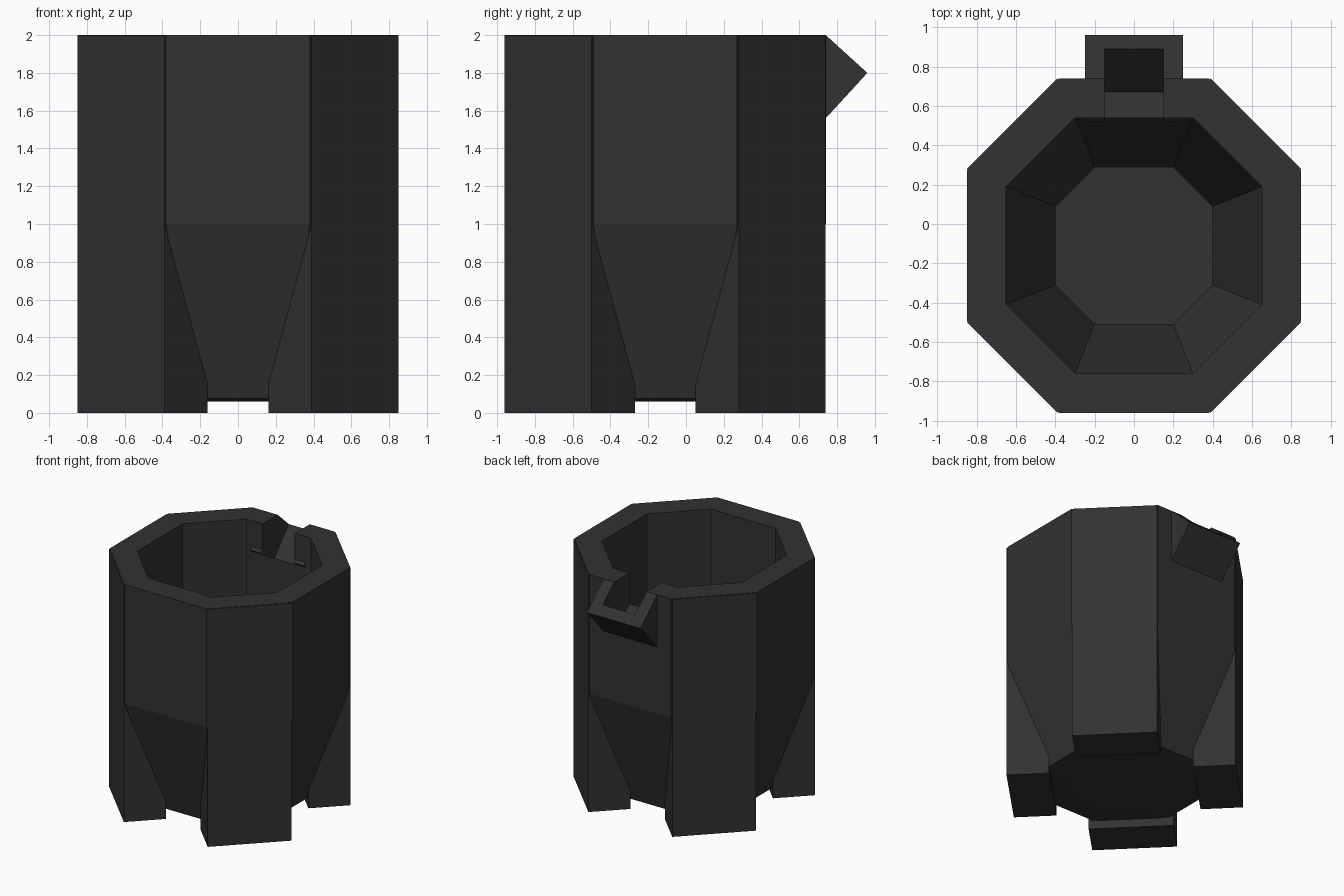
import bpy, bmesh, math
from mathutils import Vector, Matrix

if "Cube" in bpy.data.objects:
    bpy.data.objects.remove(bpy.data.objects["Cube"])

CY = -0.11   # pot axis sits forward so pot plus spout is centred

iron = bpy.data.materials.new("dark iron")
iron.diffuse_color = (0.032, 0.032, 0.032, 1)
iron.use_nodes = True
iron.node_tree.nodes["Principled BSDF"].inputs["Base Color"].default_value = iron.diffuse_color


def finish(bm, name):
    bmesh.ops.recalc_face_normals(bm, faces=bm.faces)
    me = bpy.data.meshes.new(name)
    bm.to_mesh(me)
    bm.free()
    me.materials.append(iron)
    ob = bpy.data.objects.new(name, me)
    bpy.context.collection.objects.link(ob)
    return ob


def prism(name, profile, half, matrix=Matrix()):
    """Extrude a (y, z) profile across x from -half to half."""
    bm = bmesh.new()
    a = [bm.verts.new(matrix @ Vector((-half, y, z))) for y, z in profile]
    b = [bm.verts.new(matrix @ Vector((half, y, z))) for y, z in profile]
    bm.faces.new(a)
    bm.faces.new(b[::-1])
    n = len(profile)
    for i in range(n):
        j = (i + 1) % n
        bm.faces.new((a[i], b[i], b[j], a[j]))
    return finish(bm, name)


def octagon(bm, a, z):
    """Octagon with apothem a; the axis sides are a little wider."""
    c = 0.04 + 0.4 * a
    pts = [(c, -a), (a, -c), (a, c), (c, a), (-c, a), (-a, c), (-a, -c), (-c, -a)]
    return [bm.verts.new((x, y + CY, z)) for x, y in pts]


# Pot: octagonal rings from the outer underside, over the rim, to the inner floor
bm = bmesh.new()
rings = [octagon(bm, a, z) for a, z in
         [(0.40, 0.06), (0.60, 0.075), (0.85, 1.0), (0.85, 2.0),
          (0.65, 2.0), (0.65, 1.0), (0.40, 0.2)]]
for r, s in zip(rings, rings[1:]):
    for i in range(8):
        j = (i + 1) % 8
        bm.faces.new((r[i], r[j], s[j], s[i]))
bm.faces.new(rings[0][::-1])
bm.faces.new(rings[-1])
pot = finish(bm, "pot")

# Four diagonal legs running up the wall to the rim
R2 = math.sqrt(2)
leg = [(1.24, 0), (1.24, 1.997), (1.05, 1.997), (1.05, 1.0), (0.78, 0.3), (0.78, 0)]
leg = [(s / R2, z) for s, z in leg]
for k, name in enumerate(("back_left", "front_left", "front_right", "back_right")):
    m = Matrix.Translation((0, CY, 0)) @ Matrix.Rotation(math.radians(45 + 90 * k), 4, 'Z')
    prism(name + "_leg", leg, 0.325, m)

# Pouring spout: tilted block through the back wall
spout = prism("spout", [(0.96, 1.8), (0.74, 2.0), (0.52, 1.76), (0.74, 1.56)], 0.25)

# Channel cut through the spout and the rim
cutter = prism("channel_cutter", [(0.89, 1.864), (0.67, 1.622), (0.45, 1.822),
                                  (0.45, 2.1), (0.89, 2.1)], 0.15)
cutter.hide_render = True
for ob in (pot, spout):
    mod = ob.modifiers.new("channel", 'BOOLEAN')
    mod.operation = 'DIFFERENCE'
    mod.solver = 'EXACT'
    mod.object = cutter
    bpy.context.view_layer.objects.active = ob
    bpy.ops.object.modifier_apply(modifier=mod.name)
bpy.data.objects.remove(cutter)
